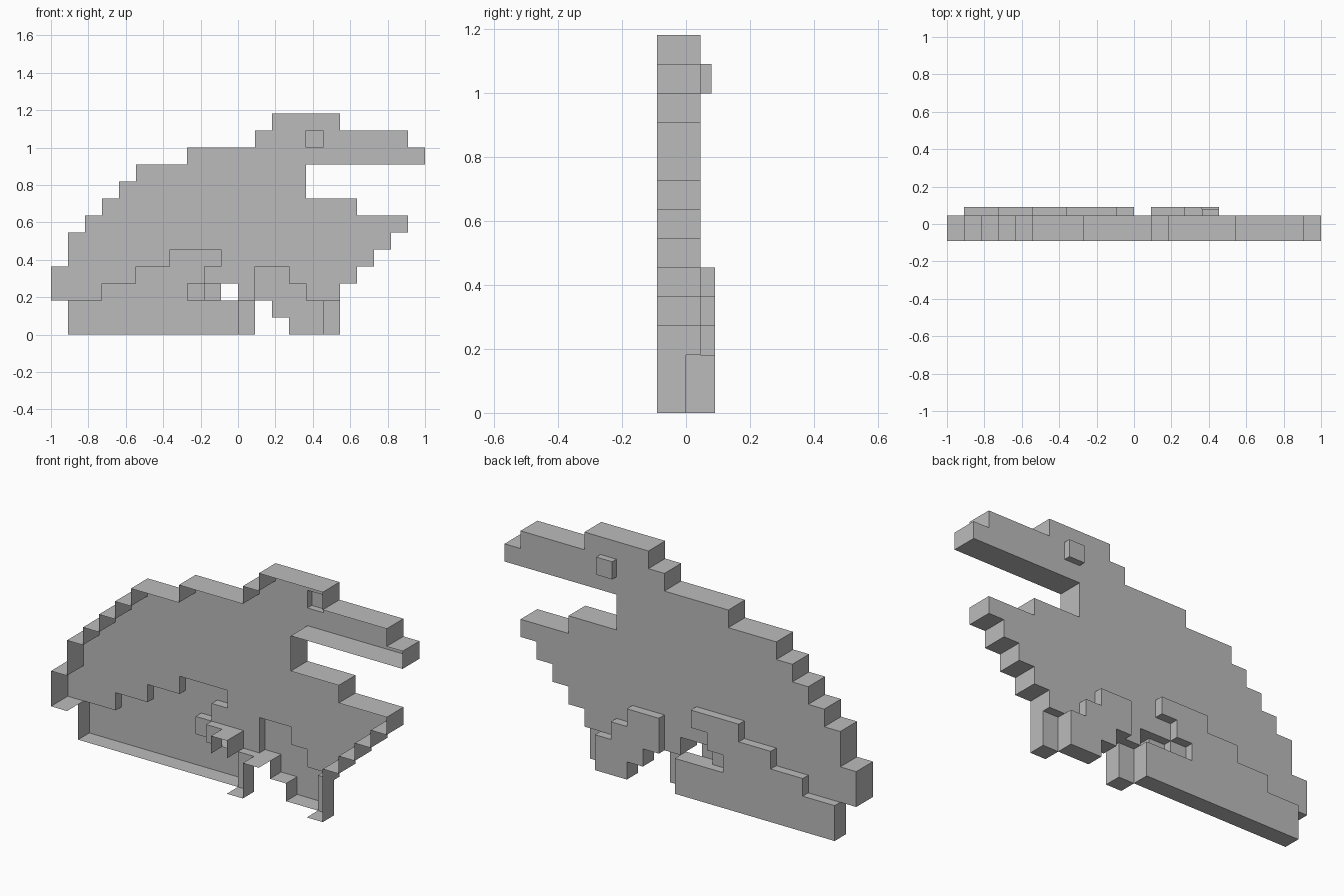
import bpy
import bmesh

if "Cube" in bpy.data.objects:
    bpy.data.objects.remove(bpy.data.objects["Cube"], do_unlink=True)

U = 2 / 22            # one block
OPEN = -U             # open front rim of the half shell

grey = bpy.data.materials.new("plain grey")
grey.use_nodes = True
grey.diffuse_color = (0.5, 0.5, 0.5, 1)
grey.node_tree.nodes["Principled BSDF"].inputs["Base Color"].default_value = (0.5, 0.5, 0.5, 1)

# Each part: name, back depth, lowest row, column spans (first, last) going up
PARTS = [
    ("body", U / 2, 2, [(0, 16), (0, 17), (1, 18), (1, 19), (2, 20), (3, 17),
                        (4, 14), (5, 14), (8, 21), (12, 20), (13, 16)]),
    ("hind_leg", U, 0, [(1, 10), (1, 10), (3, 7), (5, 8), (7, 9)]),
    ("front_leg", U, 0, [(14, 15), (13, 15), (12, 14), (12, 13)]),
    ("inner_hind_leg", 0, 0, [(11, 11), (11, 11)]),
    ("inner_front_leg", 0, 0, [(16, 16), (16, 16)]),
    ("inner_knee", 0, 2, [(9, 9)]),
    ("eye", 0.08, 11, [(15, 15)]),
]

# Later parts take over the blocks of earlier ones
owner, depth = {}, {}
for name, back, low, spans in PARTS:
    for row, (first, last) in enumerate(spans, low):
        for col in range(first, last + 1):
            owner[col, row], depth[col, row] = name, back
# Gap above the hind foot
del owner[10, 2], depth[10, 2]


def front_of(cell):
    """Outer foot blocks start at the middle plane, all others at the open rim."""
    return 0 if cell[1] < 2 and depth[cell] > 0 else OPEN


def build(name):
    bm = bmesh.new()

    def face(points):
        bm.faces.new([bm.verts.new((x * U - 1, y, z * U)) for x, y, z in points])

    for cell in (c for c in owner if owner[c] == name):
        c, r = cell
        y = depth[cell]
        corners = [(c, r), (c, r + 1), (c + 1, r + 1), (c + 1, r)]
        face([(x, y, z) for x, z in corners])
        # Walls down to each shallower or empty neighbour
        sides = [(c - 1, r), (c, r + 1), (c + 1, r), (c, r - 1)]
        for i, other in enumerate(sides):
            y0 = depth.get(other, front_of(cell))
            if y0 < y:
                a, b = corners[i], corners[(i + 1) % 4]
                face([(a[0], y0, a[1]), (b[0], y0, b[1]),
                      (b[0], y, b[1]), (a[0], y, a[1])])
    bmesh.ops.remove_doubles(bm, verts=bm.verts, dist=0.0001)
    mesh = bpy.data.meshes.new(name)
    bm.to_mesh(mesh)
    bm.free()
    mesh.materials.append(grey)
    bpy.context.collection.objects.link(bpy.data.objects.new(name, mesh))


for part in PARTS:
    build(part[0])
